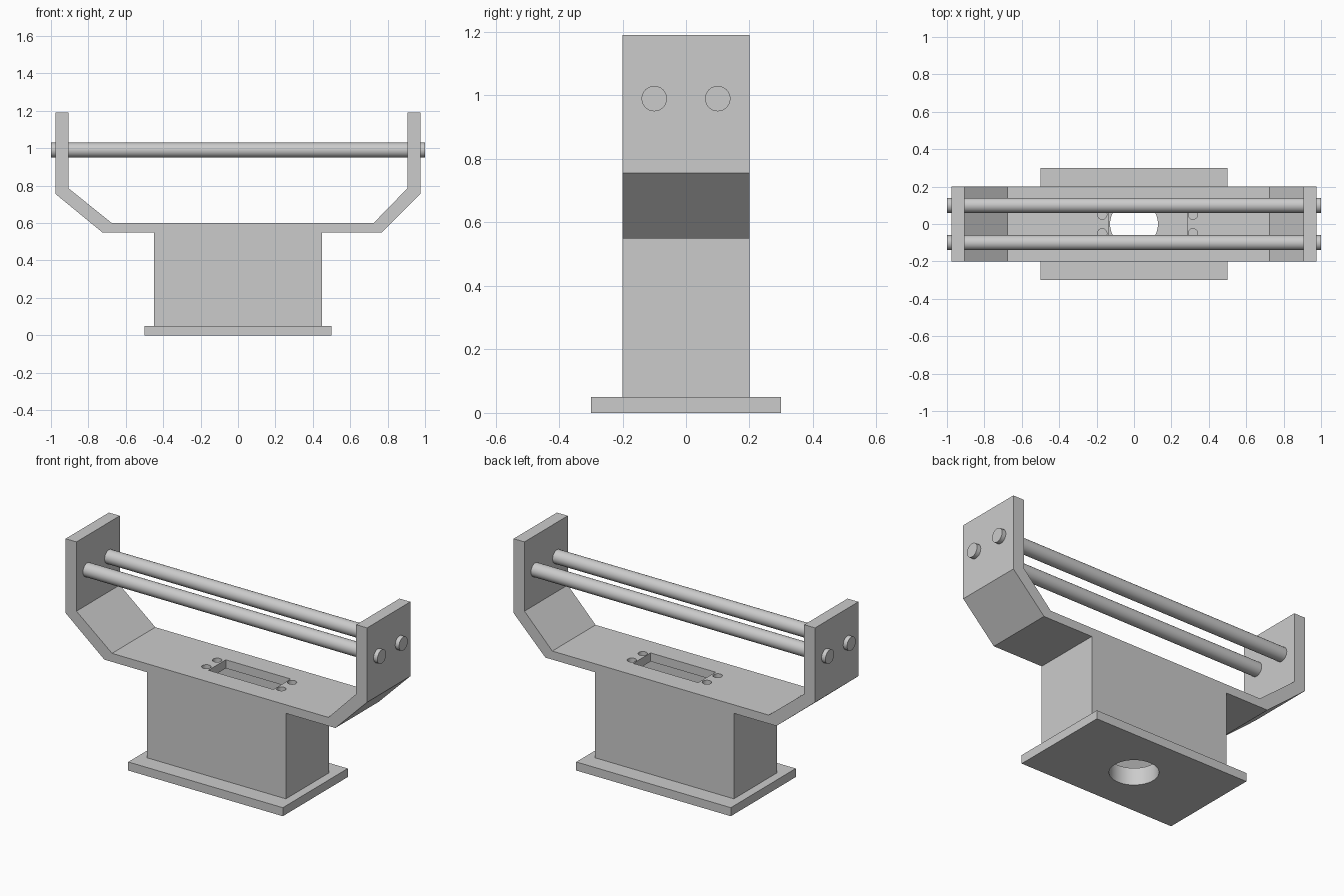
import bpy
import bmesh
import math
from mathutils import Matrix, Vector

cube = bpy.data.objects.get("Cube")
if cube:
    bpy.data.objects.remove(cube, do_unlink=True)

grey = bpy.data.materials.new("light grey")
grey.use_nodes = True
colour = (0.6, 0.6, 0.6, 1)
grey.diffuse_color = colour
grey.node_tree.nodes["Principled BSDF"].inputs["Base Color"].default_value = colour


def finish(name, bm):
    bmesh.ops.recalc_face_normals(bm, faces=bm.faces)
    mesh = bpy.data.meshes.new(name)
    bm.to_mesh(mesh)
    bm.free()
    mesh.materials.append(grey)
    obj = bpy.data.objects.new(name, mesh)
    bpy.context.collection.objects.link(obj)
    return obj


def box(name, low, high):
    bm = bmesh.new()
    low, high = Vector(low), Vector(high)
    bmesh.ops.create_cube(bm, size=1, matrix=Matrix.Translation((low + high) / 2)
                          @ Matrix.Diagonal((high - low).to_4d()))
    return finish(name, bm)


def cylinder(name, centre, radius, length, sides=32, along_x=False):
    bm = bmesh.new()
    turn = Matrix.Rotation(math.pi / 2 if along_x else 0, 4, 'Y')
    bmesh.ops.create_cone(bm, cap_ends=True, segments=sides, radius1=radius,
                          radius2=radius, depth=length,
                          matrix=Matrix.Translation(centre) @ turn)
    return finish(name, bm)


def select_only(obj):
    bpy.ops.object.select_all(action='DESELECT')
    obj.select_set(True)
    bpy.context.view_layer.objects.active = obj


def cut(target, cutter):
    cutter.hide_render = True
    mod = target.modifiers.new("cut", 'BOOLEAN')
    mod.operation = 'DIFFERENCE'
    mod.solver = 'EXACT'
    mod.object = cutter
    select_only(target)
    bpy.ops.object.modifier_apply(modifier=mod.name)
    bpy.data.objects.remove(cutter, do_unlink=True)


def smooth(obj):
    select_only(obj)
    bpy.ops.object.shade_smooth_by_angle(angle=math.radians(30))


# Bracket and housing: one front profile extruded front to back
profile = [(-0.45, 0.05), (0.45, 0.05), (0.45, 0.55), (0.77, 0.55),
           (0.975, 0.755), (0.975, 1.19), (0.905, 1.19), (0.905, 0.785),
           (0.725, 0.6), (-0.675, 0.6), (-0.905, 0.785), (-0.905, 1.19),
           (-0.975, 1.19), (-0.975, 0.755), (-0.725, 0.55), (-0.45, 0.55)]
bm = bmesh.new()
face = bm.faces.new([bm.verts.new((x, -0.2, z)) for x, z in profile])
side = bmesh.ops.extrude_face_region(bm, geom=[face])
bmesh.ops.translate(bm, vec=(0, 0.4, 0),
                    verts=[v for v in side["geom"] if isinstance(v, bmesh.types.BMVert)])
bracket = finish("bracket_housing", bm)

# Slot in the deck, hollow interior and screw holes
cut(bracket, box("slot_cutter", (-0.135, -0.08, 0.5), (0.285, 0.08, 0.7)))
cut(bracket, box("cavity_cutter", (-0.4, -0.15, 0.1), (0.4, 0.15, 0.55)))
for x in (-0.17, 0.315):
    for y in (-0.05, 0.05):
        cut(bracket, cylinder("screw_cutter", (x, y, 0.6), 0.025, 0.2, 24))

# Base plate, with the cable hole running up through the housing floor
base = box("base_plate", (-0.5, -0.3, 0), (0.5, 0.3, 0.05))
for part in (bracket, base):
    cut(part, cylinder("cable_hole_cutter", (0, 0, 0.05), 0.128, 0.3, 48))
    smooth(part)

# Two cross rods through the uprights
for name, y in (("front_rod", -0.1), ("back_rod", 0.1)):
    smooth(cylinder(name, (0, y, 0.99), 0.04, 2, 32, along_x=True))
